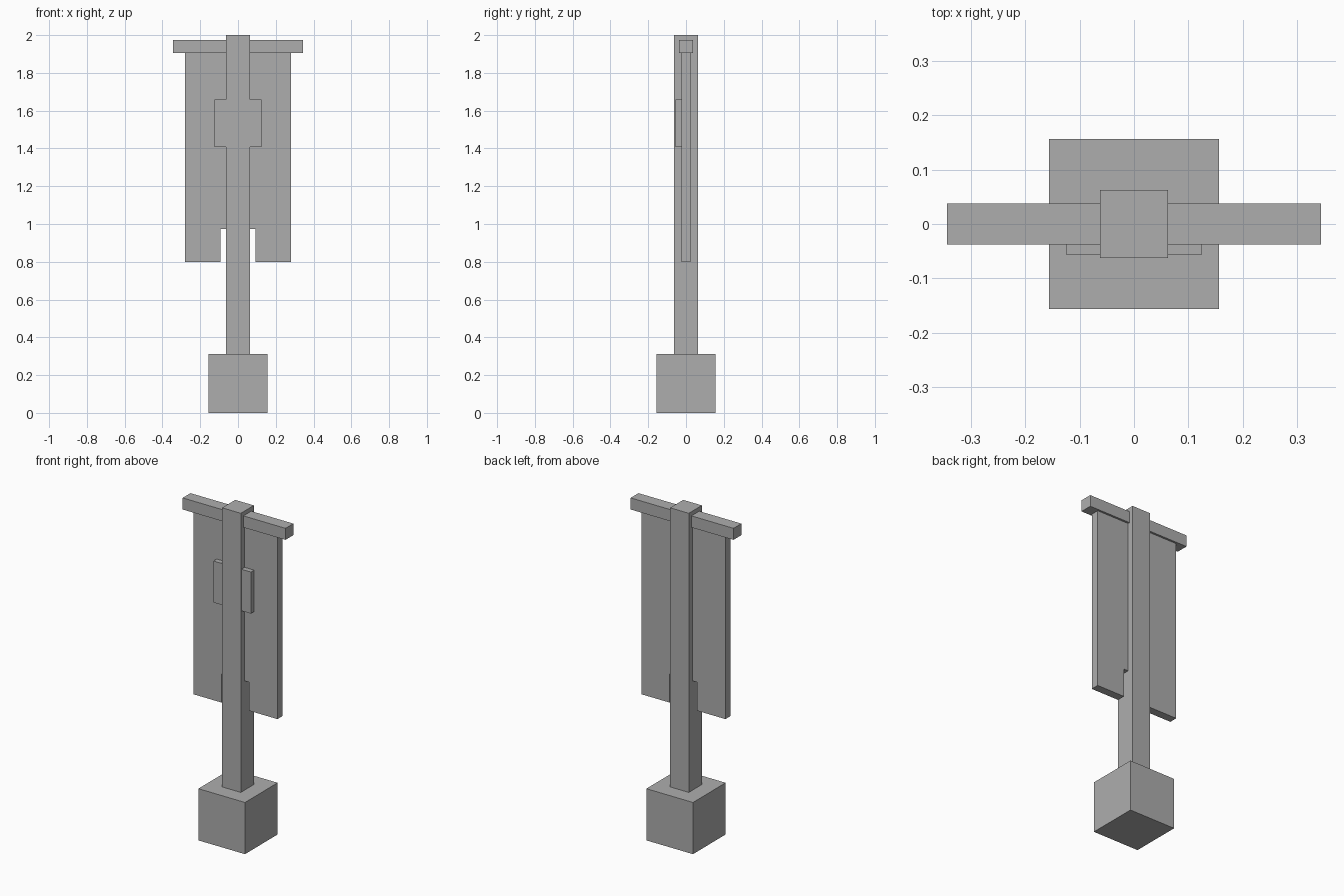
import bpy
import bmesh

if "Cube" in bpy.data.objects:
    bpy.data.objects.remove(bpy.data.objects["Cube"])

grey = bpy.data.materials.new("stone_grey")
grey.diffuse_color = (0.42, 0.42, 0.42, 1.0)
grey.use_nodes = True
grey.node_tree.nodes["Principled BSDF"].inputs["Base Color"].default_value = grey.diffuse_color


def extrude_profile(name, points, y0, y1):
    """Extrude an (x, z) outline from y0 to y1."""
    bm = bmesh.new()
    face = bm.faces.new([bm.verts.new((x, y0, z)) for x, z in points])
    result = bmesh.ops.extrude_face_region(bm, geom=[face])
    moved = [v for v in result["geom"] if isinstance(v, bmesh.types.BMVert)]
    bmesh.ops.translate(bm, verts=moved, vec=(0, y1 - y0, 0))
    bmesh.ops.recalc_face_normals(bm, faces=bm.faces)
    mesh = bpy.data.meshes.new(name)
    bm.to_mesh(mesh)
    bm.free()
    mesh.materials.append(grey)
    obj = bpy.data.objects.new(name, mesh)
    bpy.context.collection.objects.link(obj)
    return obj


def box(name, half_x, y0, y1, z0, z1):
    outline = [(-half_x, z0), (half_x, z0), (half_x, z1), (-half_x, z1)]
    return extrude_profile(name, outline, y0, y1)


# Base block, pole and crossbar
box("base_block", 0.156, -0.156, 0.156, 0.0, 0.3125)
box("pole", 0.0625, -0.0625, 0.0625, 0.3125, 2.0)
box("crossbar", 0.344, -0.0375, 0.0375, 1.905, 1.975)

# Hanging banner with a notch in its lower edge
half = [(0.281, 1.905), (0.281, 0.80), (0.0925, 0.80), (0.0925, 0.973)]
banner = half + [(-x, z) for x, z in reversed(half)]
extrude_profile("banner", banner, -0.025, 0.025)

# Raised emblem plate on the banner front
box("emblem_plate", 0.125, -0.056, -0.025, 1.408, 1.659)
